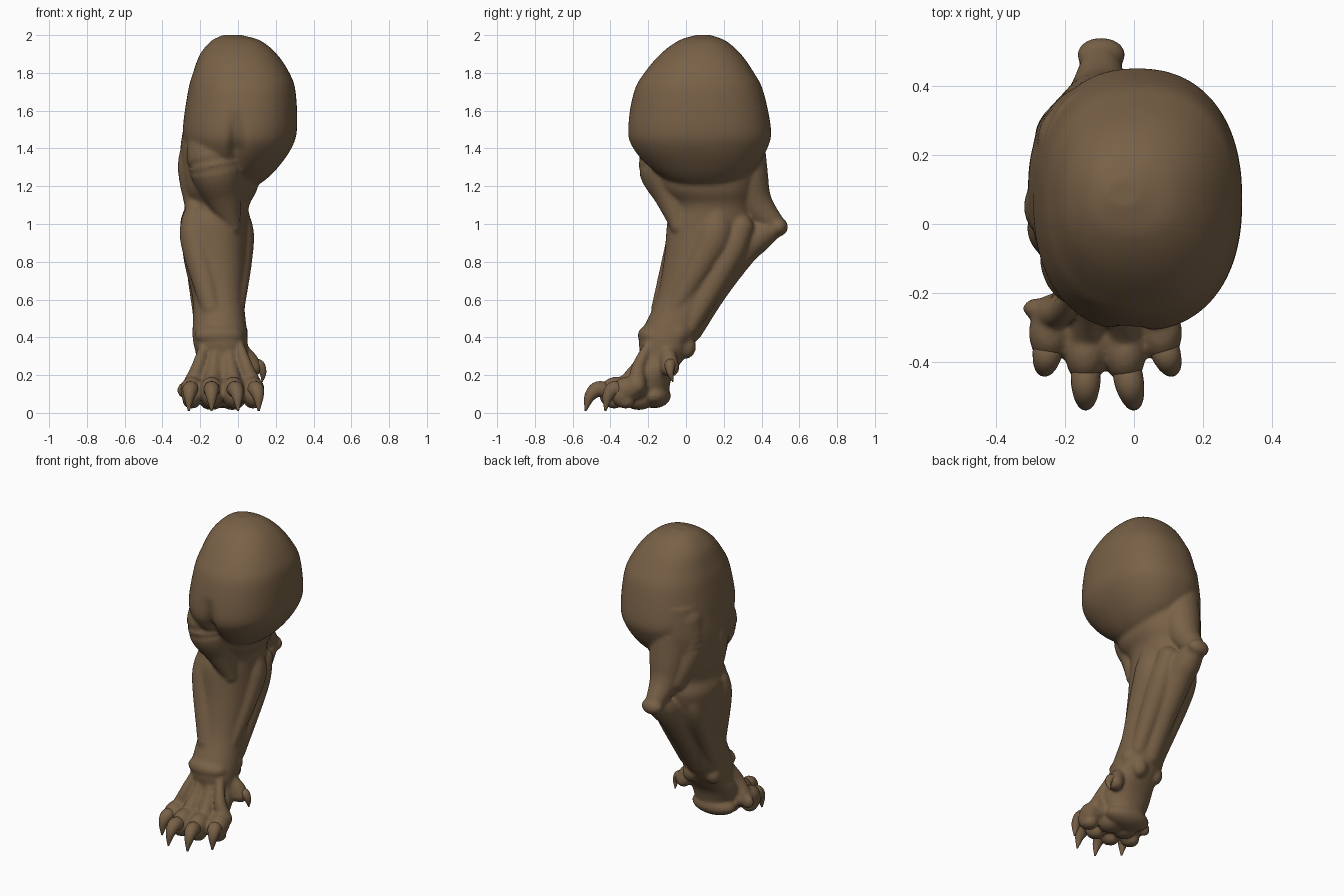
import bpy, bmesh, math
from mathutils import Vector, Matrix

mat = bpy.data.materials.new("brown hide")
mat.diffuse_color = (0.19, 0.12, 0.063, 1)


def spline(rows, steps=8):
    """Catmull-Rom interpolation of rows of numbers."""
    rows = [Vector(r) for r in rows]
    ext = [rows[0] * 2 - rows[1]] + rows + [rows[-1] * 2 - rows[-2]]
    out = []
    for a, b, c, d in zip(ext, ext[1:], ext[2:], ext[3:]):
        for i in range(steps):
            t = i / steps
            out.append(0.5 * (2 * b + (c - a) * t + (2 * a - 5 * b + 4 * c - d) * t * t
                              + (3 * b - a - 3 * c + d) * t ** 3))
    return out + [rows[-1]]


def skin(bm, rings):
    loops = [[bm.verts.new(p) for p in ring] for ring in rings]
    faces = [bm.faces.new(loops[0]), bm.faces.new(loops[-1])]
    n = len(loops[0])
    for a, b in zip(loops, loops[1:]):
        for i in range(n):
            j = (i + 1) % n
            faces.append(bm.faces.new((a[i], a[j], b[j], b[i])))
    bmesh.ops.recalc_face_normals(bm, faces=faces)


def loft(bm, sections, power=2.3, shape=None):
    """Rounded horizontal sections given as z, x0, x1, y0, y1."""
    rings = []
    for z, x0, x1, y0, y1 in spline(sections):
        ring = []
        for i in range(96):
            a = math.tau * i / 96
            c, s = math.cos(a), math.sin(a)
            x = (x0 + x1) / 2 + (x1 - x0) / 2 * math.copysign(abs(c) ** (2 / power), c)
            y = (y0 + y1) / 2 + (y1 - y0) / 2 * math.copysign(abs(s) ** (2 / power), s)
            ring.append(shape(x, y, z) if shape else (x, y, z))
        rings.append(ring)
    skin(bm, rings)


def blob(bm, centre, radii, tilt=0):
    m = Matrix.Translation(centre) @ Matrix.Rotation(tilt, 4, 'X') @ Matrix.Diagonal((*radii, 1))
    bmesh.ops.create_uvsphere(bm, u_segments=32, v_segments=20, radius=1, matrix=m)


def tube(bm, rows, ends=True):
    """Tapered round muscle, rows are x, y, z, radius."""
    pts = spline(rows, 6)
    rings = []
    for i, p in enumerate(pts):
        d = (pts[min(i + 1, len(pts) - 1)] - pts[max(i - 1, 0)]).to_3d()
        q = d.to_track_quat('Z', 'Y')
        rings.append([p.to_3d() + q @ Vector((math.cos(k * math.tau / 20), math.sin(k * math.tau / 20), 0)) * p[3]
                      for k in range(20)])
    skin(bm, rings)
    if ends:
        for r in (rows[0], rows[-1]):
            blob(bm, r[:3], (r[3],) * 3)


def finish(name, bm, remesh=True):
    me = bpy.data.meshes.new(name)
    bm.to_mesh(me)
    bm.free()
    me.materials.append(mat)
    ob = bpy.data.objects.new(name, me)
    bpy.context.collection.objects.link(ob)
    bpy.context.view_layer.objects.active = ob
    if remesh:
        r = ob.modifiers.new("fuse", 'REMESH')
        r.mode, r.voxel_size, r.use_smooth_shade = 'VOXEL', 0.01, True
        s = ob.modifiers.new("soften", 'SMOOTH')
        s.factor, s.iterations = 0.5, 7
        for m in ("fuse", "soften"):
            bpy.ops.object.modifier_apply(modifier=m)
    ob.data.polygons.foreach_set("use_smooth", [True] * len(ob.data.polygons))
    return ob


leg = bmesh.new()


# shoulder mass with a groove between its two front lobes
def lobes(x, y, z):
    if y < 0:
        fade = max(0, 1 - abs(z - 1.4) / 0.2)
        y += 0.06 * fade * math.exp(-((x + 0.01) / 0.035) ** 2)
    return x, y, z


loft(leg, [(2.0, -0.08, 0.02, 0.05, 0.13), (1.97, -0.14, 0.12, -0.04, 0.21),
           (1.9, -0.2, 0.205, -0.135, 0.29), (1.8, -0.238, 0.272, -0.22, 0.36),
           (1.7, -0.265, 0.305, -0.275, 0.41), (1.5, -0.292, 0.312, -0.31, 0.45),
           (1.4, -0.275, 0.282, -0.285, 0.43), (1.3, -0.235, 0.212, -0.2, 0.37),
           (1.23, -0.15, 0.14, -0.1, 0.28), (1.19, -0.07, 0.07, 0.0, 0.2)], 2.3, lobes)

# arm core from shoulder to paw
loft(leg, [(1.6, -0.27, 0.08, -0.15, 0.40), (1.4, -0.305, 0.12, -0.2, 0.41),
           (1.2, -0.30, 0.105, -0.15, 0.37), (1.1, -0.28, 0.06, -0.08, 0.35), (1.0, -0.305, 0.05, -0.1, 0.35),
           (0.8, -0.285, 0.045, -0.118, 0.28), (0.6, -0.24, 0.032, -0.158, 0.16),
           (0.4, -0.24, 0.05, -0.245, 0.06), (0.3, -0.222, 0.05, -0.245, 0.0),
           (0.2, -0.235, 0.065, -0.3, -0.07), (0.07, -0.18, 0.03, -0.3, -0.1)], 2.2)

# upper arm muscles: triceps, biceps, inner arm
for rows in (
    [(-0.1, 0.29, 1.4, 0.13), (-0.1, 0.32, 1.22, 0.12), (-0.1, 0.375, 1.1, 0.09), (-0.095, 0.475, 0.99, 0.055)],
    [(-0.13, -0.06, 1.45, 0.14), (-0.12, -0.11, 1.31, 0.145), (-0.08, -0.07, 1.15, 0.1), (-0.03, -0.04, 0.99, 0.045)],
    [(-0.18, 0.08, 1.46, 0.1), (-0.22, 0.05, 1.3, 0.1), (-0.22, 0.04, 1.1, 0.065)],
    [(-0.16, 0.24, 1.5, 0.12), (-0.19, 0.25, 1.3, 0.1), (-0.15, 0.33, 1.12, 0.075)],
):
    tube(leg, rows)

# forearm muscles: back edge, outer bulge, then long cords
for rows in (
    [(-0.095, 0.475, 0.985, 0.055), (-0.1, 0.38, 0.935, 0.085), (-0.1, 0.29, 0.86, 0.09),
     (-0.1, 0.145, 0.655, 0.08), (-0.1, 0.025, 0.44, 0.065)],
    [(-0.02, 0.16, 1.1, 0.07), (-0.02, 0.15, 0.95, 0.105), (-0.01, 0.08, 0.8, 0.085), (-0.01, -0.06, 0.55, 0.045)],
    [(-0.03, 0.29, 0.98, 0.07), (-0.02, 0.22, 0.82, 0.075), (-0.02, 0.02, 0.46, 0.05)],
    [(-0.22, 0.0, 1.08, 0.06), (-0.225, -0.02, 0.92, 0.082), (-0.14, -0.13, 0.55, 0.055)],
    [(-0.2, 0.26, 1.0, 0.06), (-0.215, 0.2, 0.84, 0.065), (-0.18, -0.02, 0.45, 0.05)],
):
    tube(leg, rows)

# elbow tip
blob(leg, (-0.095, 0.49, 0.985), (0.07, 0.05, 0.05), 0.6)

# wrist: front bulge and knobs behind
blob(leg, (-0.1, -0.18, 0.41), (0.13, 0.075, 0.06))
for x, y, z in ((-0.04, 0.0, 0.35), (-0.18, -0.03, 0.36), (0.0, -0.04, 0.42)):
    blob(leg, (x, y, z), (0.053, 0.053, 0.063))

# paw bed, heel pads and side knob
blob(leg, (-0.09, -0.31, 0.12), (0.18, 0.09, 0.06))
blob(leg, (-0.09, -0.17, 0.09), (0.15, 0.09, 0.065))
for x in (-0.14, -0.03):
    blob(leg, (x, -0.25, 0.07), (0.07, 0.08, 0.055))
for x in (-0.23, 0.045):
    blob(leg, (x, -0.27, 0.13), (0.06, 0.07, 0.055))
blob(leg, (-0.28, -0.245, 0.12), (0.042, 0.03, 0.045))

# toes with tendons and underside pads; claws are separate
toes = [(-0.245, -0.33, -0.26, -0.435), (-0.14, -0.39, -0.14, -0.54),
        (-0.025, -0.39, 0.0, -0.54), (0.08, -0.33, 0.11, -0.435)]
for n, (x, y, tip_x, tip_y) in enumerate(toes):
    mid = -0.09 + (x + 0.09) * 0.55
    tube(leg, [(mid, -0.19, 0.37, 0.025), (mid + (x - mid) * 0.5, -0.25, 0.25, 0.035),
               (x, y + 0.07, 0.145, 0.05)])
    blob(leg, (x, y + 0.015, 0.125), (0.06, 0.08, 0.066), 0.25)
    blob(leg, (x, y - 0.01, 0.1), (0.055, 0.06, 0.07))
    blob(leg, (x, y + 0.01, 0.06), (0.048, 0.05, 0.038))
    claw = bmesh.new()
    reach = tip_y - y
    tube(claw, [(x, y - 0.01, 0.11, 0.042), (x + (tip_x - x) * 0.5, y + reach * 0.5, 0.125, 0.042),
                (x + (tip_x - x) * 0.9, y + reach * 0.8, 0.085, 0.029), (tip_x, tip_y + 0.008, 0.01, 0.005)], False)
    finish(f"claw_{n + 1}", claw, False)

# dewclaw on the side of the wrist
tube(leg, [(0.02, -0.1, 0.33, 0.04), (0.06, -0.09, 0.28, 0.045), (0.075, -0.085, 0.24, 0.05)])
claw = bmesh.new()
tube(claw, [(0.085, -0.08, 0.26, 0.03), (0.115, -0.085, 0.25, 0.028),
            (0.132, -0.082, 0.21, 0.018), (0.128, -0.07, 0.165, 0.003)], False)
finish("dewclaw", claw, False)

finish("clawed_leg", leg)
